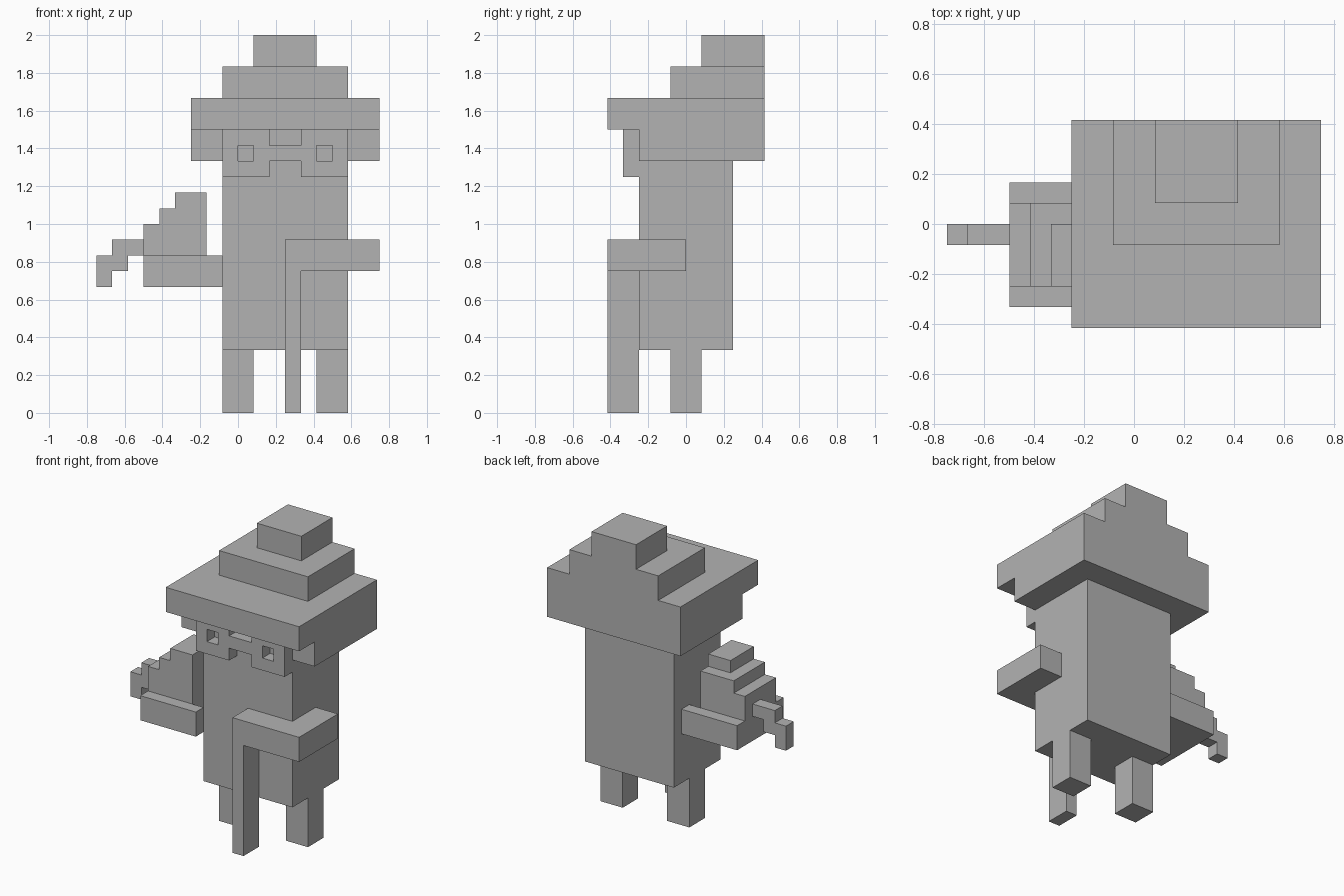
import bpy
import bmesh
from mathutils import Matrix, Vector

if "Cube" in bpy.data.objects:
    bpy.data.objects.remove(bpy.data.objects["Cube"])

UNIT = 1 / 12  # one block of the grid everything is built on

stone = bpy.data.materials.new("plain_grey")
stone.use_nodes = True
grey = (0.45, 0.45, 0.45, 1)
stone.diffuse_color = grey
stone.node_tree.nodes["Principled BSDF"].inputs["Base Color"].default_value = grey


def finish(name, bm):
    """Scale from blocks to units and link as a flat shaded object."""
    bm.transform(Matrix.Scale(UNIT, 4))
    bmesh.ops.recalc_face_normals(bm, faces=bm.faces)
    mesh = bpy.data.meshes.new(name)
    bm.to_mesh(mesh)
    bm.free()
    mesh.materials.append(stone)
    obj = bpy.data.objects.new(name, mesh)
    bpy.context.collection.objects.link(obj)
    return obj


def box(name, x, y, z):
    """Box from (low, high) block ranges."""
    low, high = (Vector(c) for c in zip(x, y, z))
    bm = bmesh.new()
    size = Matrix.Diagonal((high - low).to_4d())
    bmesh.ops.create_cube(bm, size=1, matrix=Matrix.Translation((low + high) / 2) @ size)
    return finish(name, bm)


def extrude_profile(name, points, y):
    """Side profile of (x, z) points, extruded along y."""
    bm = bmesh.new()
    face = bm.faces.new([bm.verts.new((px, y[0], pz)) for px, pz in points])
    moved = bmesh.ops.extrude_face_region(bm, geom=[face], use_keep_orig=True)["geom"]
    verts = [v for v in moved if isinstance(v, bmesh.types.BMVert)]
    bmesh.ops.translate(bm, verts=verts, vec=(0, y[1] - y[0], 0))
    return finish(name, bm)


def mask_plate(name, rows, left, top, y):
    """Plate from a cell mask: each '#' is solid, each '.' is a hole."""
    bm = bmesh.new()
    for r, row in enumerate(rows):
        for c, cell in enumerate(row):
            if cell == "#":
                x, z = left + c, top - r
                corners = [(x, z - 1), (x + 1, z - 1), (x + 1, z), (x, z)]
                bm.faces.new([bm.verts.new((a, y[0], b)) for a, b in corners])
    bmesh.ops.remove_doubles(bm, verts=bm.verts, dist=0.01)
    moved = bmesh.ops.extrude_face_region(bm, geom=bm.faces[:], use_keep_orig=True)["geom"]
    verts = [v for v in moved if isinstance(v, bmesh.types.BMVert)]
    bmesh.ops.translate(bm, verts=verts, vec=(0, y[1] - y[0], 0))
    return finish(name, bm)


# Body and legs
box("body", (-1, 7), (-3, 3), (4, 16))
for side, x in (("right", -1), ("left", 5)):
    box(side + "_leg", (x, x + 2), (-1, 1), (0, 4))

# Hat: lower band, overhanging brim and two tiers flush with the back
box("hat_band", (-3, 9), (-3, 5), (16, 18))
box("hat_brim", (-3, 9), (-5, 5), (18, 20))
box("hat_tier", (-1, 7), (-1, 5), (20, 22))
box("hat_top", (1, 5), (1, 5), (22, 24))

# Face plate with eye holes, brow notch and mouth notch
mask_plate("face_plate", ["###..###", "#.####.#", "###..###"], -1, 18, (-4, -3))

# Left arm bent across the front, holding a stick
box("left_upper_arm", (7, 9), (-5, 0), (9, 11))
box("left_forearm", (3, 7), (-5, -3), (9, 11))
box("walking_stick", (3, 4), (-5, -3), (0, 9))

# Right arms on both sides of a stepped vessel
for name, y in (("front", -4), ("back", 1)):
    box("right_arm_" + name, (-6, -1), (y, y + 1), (8, 10))
extrude_profile("vessel", [(-6, 8), (-2, 8), (-2, 13), (-5, 13), (-5, 12), (-6, 12)], (-3, 1))
box("vessel_lid", (-4, -2), (-3, 0), (13, 14))

# Drooping spout
extrude_profile("vessel_spout", [(-9, 8), (-8, 8), (-8, 9), (-7, 9), (-7, 10), (-6, 10),
                                 (-6, 11), (-8, 11), (-8, 10), (-9, 10)], (-1, 0))
